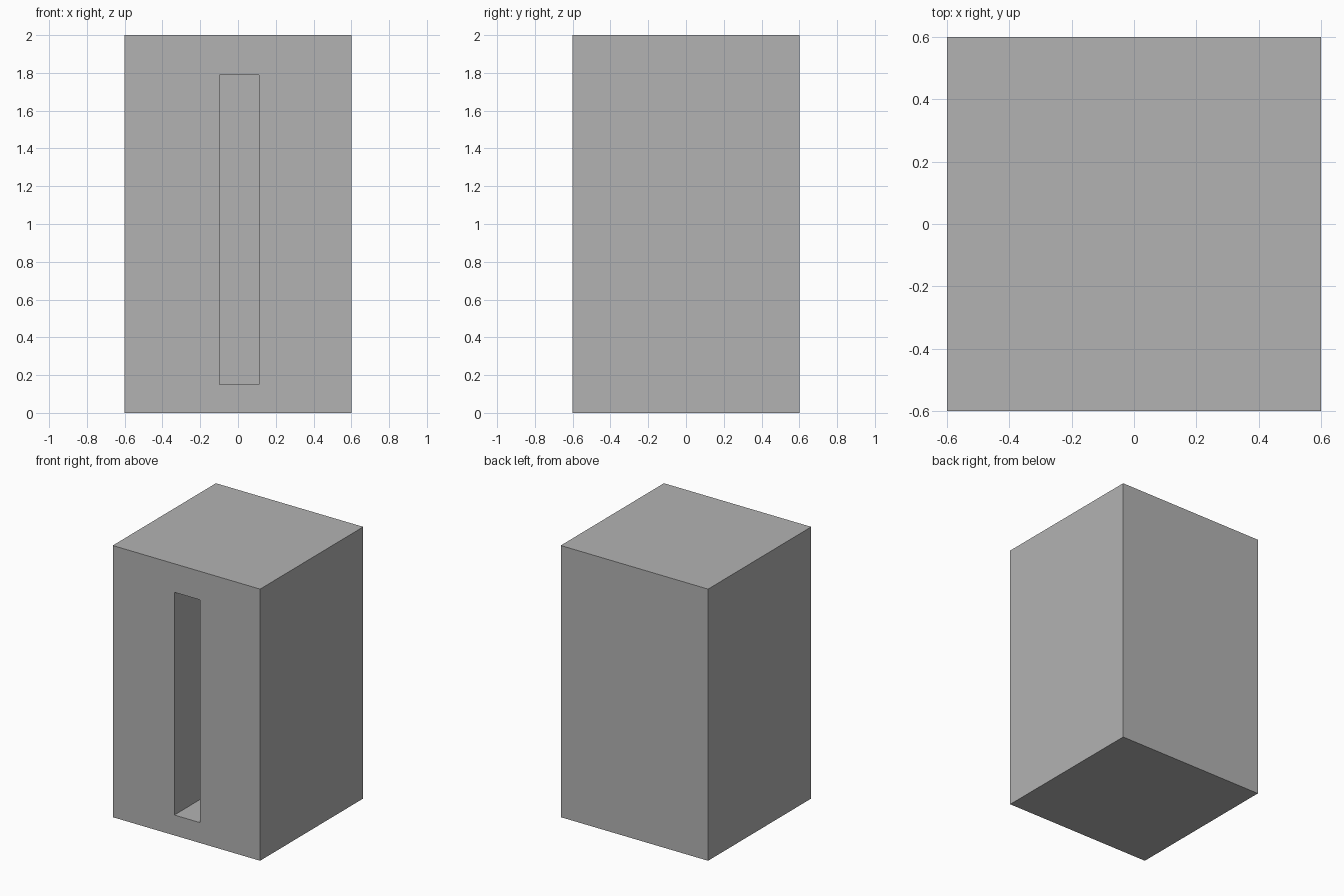
import bpy

if "Cube" in bpy.data.objects:
    bpy.data.objects.remove(bpy.data.objects["Cube"])


def box(name, x0, x1, y0, y1, z0, z1):
    """Add a box spanning the given limits."""
    bpy.ops.mesh.primitive_cube_add(
        size=1, location=((x0 + x1) / 2, (y0 + y1) / 2, (z0 + z1) / 2))
    ob = bpy.context.object
    ob.name = name
    ob.scale = (x1 - x0, y1 - y0, z1 - z0)
    bpy.ops.object.transform_apply(location=True, rotation=True, scale=True)
    return ob


# Solid block
body = box("body", -0.6, 0.6, -0.6, 0.6, 0.0, 2.0)

# Tall blind slot cut into the front face
cutter = box("slot_cutter", -0.098, 0.11, -0.8, 0.2, 0.15, 1.79)
cutter.hide_render = True

cut = body.modifiers.new("front_slot", 'BOOLEAN')
cut.operation = 'DIFFERENCE'
cut.solver = 'EXACT'
cut.object = cutter

# Bake the cut and remove the helper
bpy.context.view_layer.objects.active = body
bpy.ops.object.modifier_apply(modifier=cut.name)
bpy.data.objects.remove(cutter, do_unlink=True)

# Mid grey finish
grey = bpy.data.materials.new("mid_grey")
grey.diffuse_color = (0.45, 0.45, 0.45, 1)
grey.use_nodes = True
grey.node_tree.nodes["Principled BSDF"].inputs["Base Color"].default_value = grey.diffuse_color
body.data.materials.clear()
body.data.materials.append(grey)
